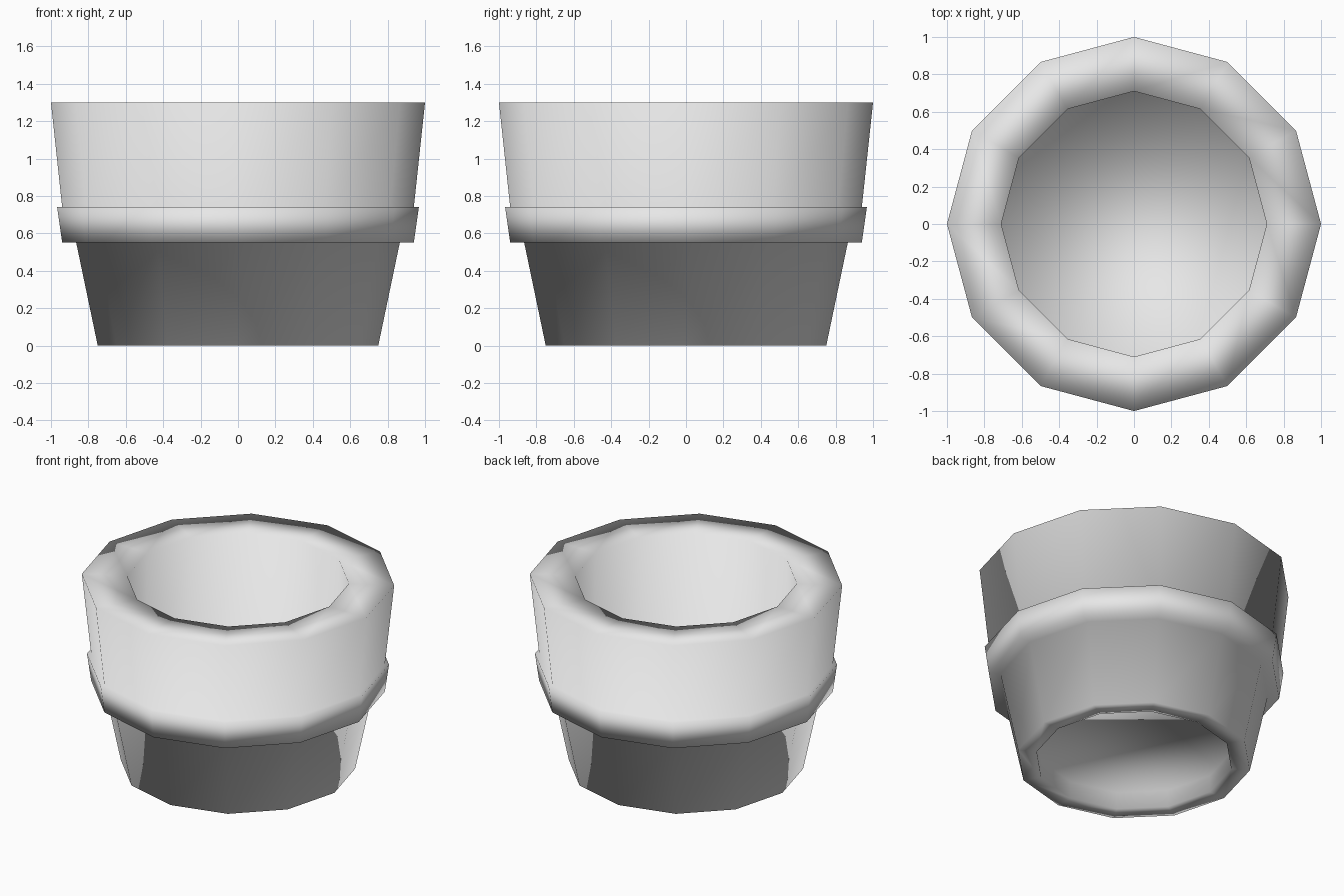
import bpy, bmesh, math

SIDES = 12

old = bpy.data.objects.get("Cube")
if old:
    bpy.data.objects.remove(old, do_unlink=True)

# Single pale grey material
grey = bpy.data.materials.new("pale_grey")
grey.use_nodes = True
colour = (0.8, 0.8, 0.8, 1)
grey.diffuse_color = colour
grey.node_tree.nodes["Principled BSDF"].inputs["Base Color"].default_value = colour

# Pot profile (radius, height), from the recess ceiling around to the inner floor
profile = [
    (0.63, 0.12), (0.63, 0.0),      # recess under the base
    (0.75, 0.0), (0.865, 0.55),     # tapered lower body
    (0.94, 0.55), (0.967, 0.74),    # protruding collar
    (0.94, 0.74), (1.0, 1.3),       # flared upper body
    (0.71, 1.3), (0.71, 0.25),      # flat rim and inner well
]


def lathe(name, points, material):
    """Spin a profile into a closed, capped, smooth solid."""
    bm = bmesh.new()
    rings = []
    for r, z in points:
        angles = [math.tau * i / SIDES for i in range(SIDES)]
        rings.append([bm.verts.new((r * math.cos(a), r * math.sin(a), z)) for a in angles])
    for low, high in zip(rings, rings[1:]):
        for i in range(SIDES):
            j = (i + 1) % SIDES
            bm.faces.new((low[i], low[j], high[j], high[i]))
    bm.faces.new(list(reversed(rings[0])))
    bm.faces.new(rings[-1])
    bmesh.ops.recalc_face_normals(bm, faces=bm.faces)
    for face in bm.faces:
        face.smooth = True
    mesh = bpy.data.meshes.new(name)
    bm.to_mesh(mesh)
    bm.free()
    mesh.materials.append(material)
    obj = bpy.data.objects.new(name, mesh)
    bpy.context.collection.objects.link(obj)
    return obj


lathe("pot", profile, grey)
